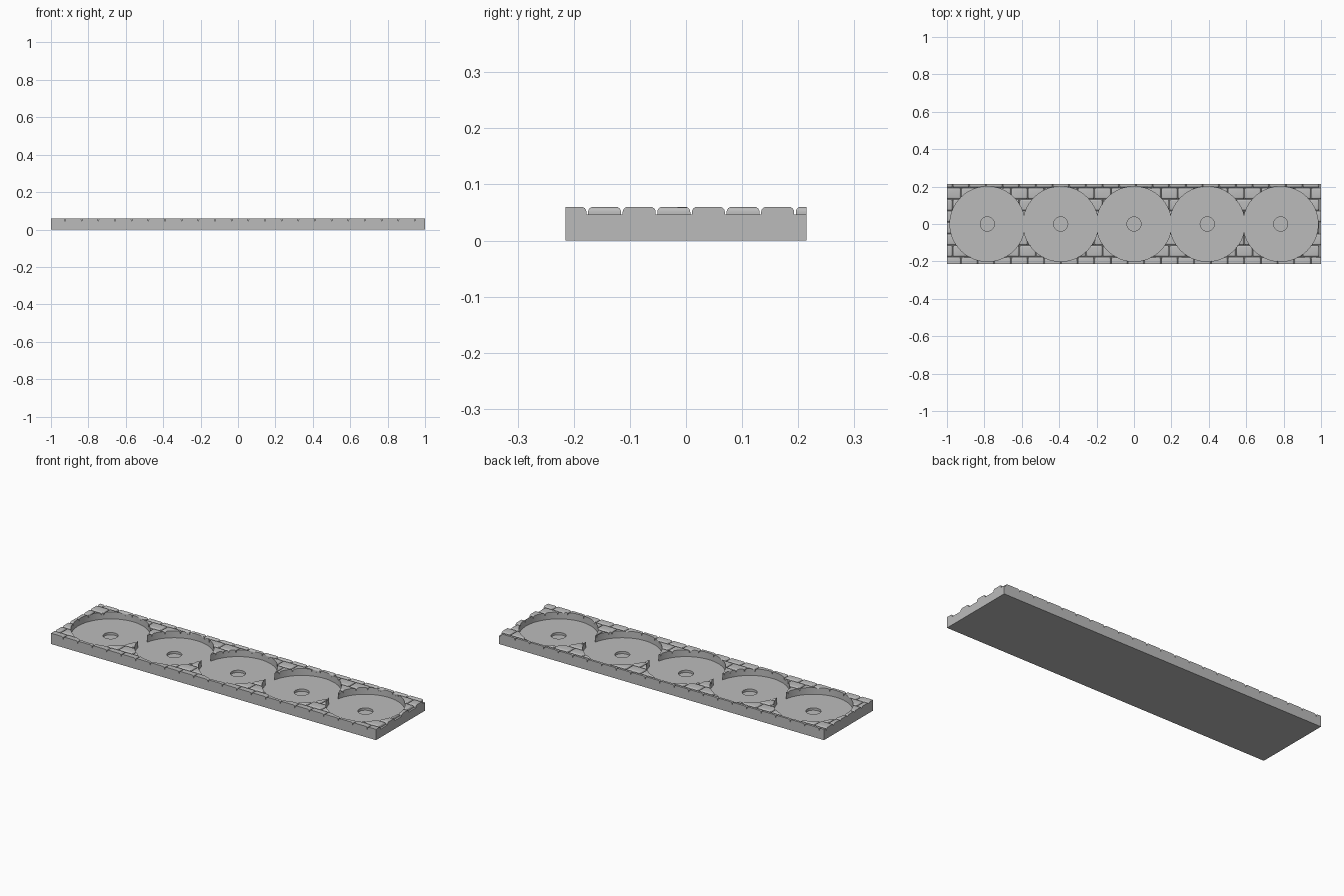
import bpy, bmesh, math

if "Cube" in bpy.data.objects:
    bpy.data.objects.remove(bpy.data.objects["Cube"])

W, D, H = 1.0, 0.215, 0.06            # half width, half depth, height
MORTAR = 0.046                        # bottom level of the brick joints
ROW, LEN = 0.0617, 0.0891             # brick pitch across and along
PITCH, R = 0.392, 0.2                 # round pockets
FLOOR, HOLE_R, HOLE_Z = 0.022, 0.038, 0.009

stone = bpy.data.materials.new("stone grey")
stone.diffuse_color = (0.5, 0.5, 0.5, 1)
stone.use_nodes = True
stone.node_tree.nodes["Principled BSDF"].inputs["Base Color"].default_value = stone.diffuse_color


def make_object(name, bm):
    bmesh.ops.recalc_face_normals(bm, faces=bm.faces)
    me = bpy.data.meshes.new(name)
    bm.to_mesh(me)
    bm.free()
    me.materials.append(stone)
    ob = bpy.data.objects.new(name, me)
    bpy.context.collection.objects.link(ob)
    return ob


def stack(bm, rings):
    """Closed solid from a list of equal-length rings, bottom to top."""
    vs = [[bm.verts.new(p) for p in ring] for ring in rings]
    n = len(vs[0])
    for a, b in zip(vs, vs[1:]):
        for i in range(n):
            j = (i + 1) % n
            bm.faces.new((a[i], a[j], b[j], b[i]))
    bm.faces.new(vs[0][::-1])
    bm.faces.new(vs[-1])


def clamp(v, lim):
    return max(-lim, min(lim, v))


def brick(bm, x0, x1, y0, y1):
    """Block with rounded top shoulders, cut flush at the tray border."""
    gap, rad = 0.0015, 0.009
    prof = [(gap, MORTAR)]
    for k in range(5):
        a = k / 4 * math.pi / 2
        prof.append((gap + rad * (1 - math.cos(a)), H - rad + rad * math.sin(a)))
    rings = []
    for d, z in prof:
        xa, xb = clamp(x0 + d, W), clamp(x1 - d, W)
        ya, yb = clamp(y0 + d, D), clamp(y1 - d, D)
        if xb - xa < 0.001 or yb - ya < 0.001:
            return
        rings.append([(xa, ya, z), (xb, ya, z), (xb, yb, z), (xa, yb, z)])
    stack(bm, rings)


# solid base slab
bm = bmesh.new()
stack(bm, [[(-W, -D, z), (W, -D, z), (W, D, z), (-W, D, z)] for z in (0, MORTAR)])
base = make_object("tray_base", bm)

# brick paving in running bond
bm = bmesh.new()
for r in range(8):
    y0 = -0.176 + (r - 1) * ROW
    x = -0.925 - 2 * LEN + (r % 2) * LEN / 2
    while x < W:
        brick(bm, x, x + LEN, y0, y0 + ROW)
        x += LEN
bricks = make_object("brick_paving", bm)

# stepped cutters: wide pocket with a small central recess
cutters = []
for i in range(-2, 3):
    bm = bmesh.new()
    n = 96
    stack(bm, [[(i * PITCH + rad * math.cos(2 * math.pi * k / n),
                 rad * math.sin(2 * math.pi * k / n), z) for k in range(n)]
               for rad, z in ((HOLE_R, HOLE_Z), (HOLE_R, FLOOR), (R, FLOOR), (R, 0.1))])
    cutters.append(make_object("pocket_cutter", bm))

for ob in (base, bricks):
    bpy.ops.object.select_all(action='DESELECT')
    ob.select_set(True)
    bpy.context.view_layer.objects.active = ob
    for c in cutters:
        m = ob.modifiers.new("pocket", 'BOOLEAN')
        m.operation = 'DIFFERENCE'
        m.solver = 'EXACT'
        m.object = c
        bpy.ops.object.modifier_apply(modifier=m.name)
    bpy.ops.object.shade_smooth_by_angle(angle=math.radians(30))

for c in cutters:
    bpy.data.objects.remove(c, do_unlink=True)
